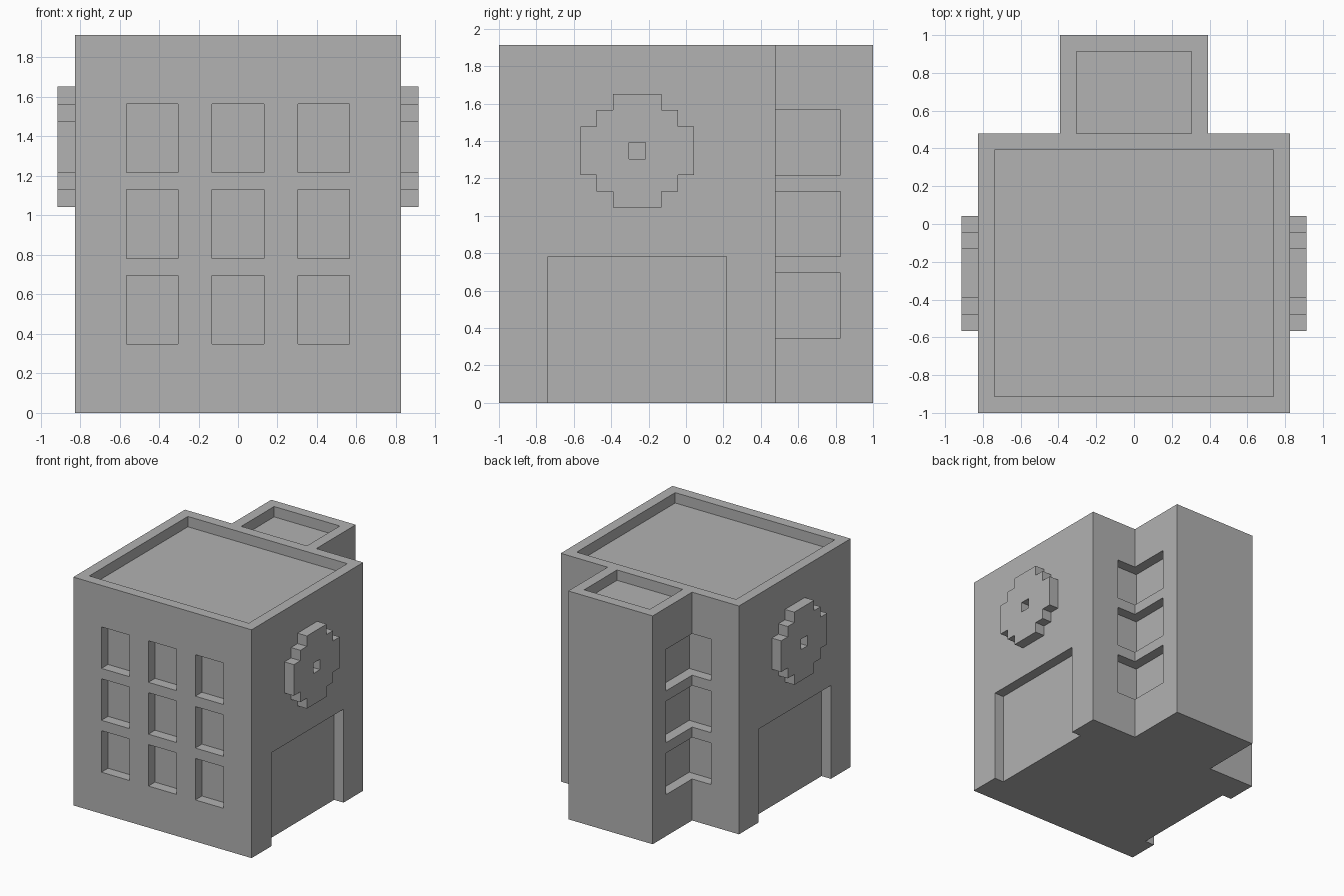
import bpy, bmesh
from mathutils import Vector

U = 2 / 23  # one building block

default = bpy.data.objects.get("Cube")
if default:
    bpy.data.objects.remove(default, do_unlink=True)

grey = bpy.data.materials.new("plain grey")
grey.use_nodes = True
grey.diffuse_color = (0.445, 0.445, 0.445, 1)
grey.node_tree.nodes["Principled BSDF"].inputs["Base Color"].default_value = grey.diffuse_color


def make_object(name, bm):
    bmesh.ops.recalc_face_normals(bm, faces=bm.faces)
    mesh = bpy.data.meshes.new(name)
    bm.to_mesh(mesh)
    bm.free()
    mesh.materials.append(grey)
    obj = bpy.data.objects.new(name, mesh)
    bpy.context.collection.objects.link(obj)
    return obj


def prism(name, outline, offset):
    """Extrude a closed outline, given in blocks."""
    bm = bmesh.new()
    face = bm.faces.new([bm.verts.new(Vector(p) * U) for p in outline])
    moved = bmesh.ops.extrude_face_region(bm, geom=[face], use_keep_orig=True)["geom"]
    bmesh.ops.translate(bm, vec=Vector(offset) * U,
                        verts=[g for g in moved if isinstance(g, bmesh.types.BMVert)])
    return make_object(name, bm)


def carve(obj, boxes):
    """Cut boxes, given as x, y and z ranges in blocks, out of an object."""
    bm = bmesh.new()
    for ranges in boxes:
        verts = bmesh.ops.create_cube(bm, size=1)["verts"]
        for v in verts:
            v.co = Vector([(lo + hi) / 2 + c * (hi - lo) for c, (lo, hi) in zip(v.co, ranges)]) * U
    cutter = make_object("cutter", bm)
    cutter.hide_render = True
    mod = obj.modifiers.new("carve", "BOOLEAN")
    mod.operation, mod.solver, mod.object = "DIFFERENCE", "EXACT", cutter
    bpy.context.view_layer.objects.active = obj
    bpy.ops.object.modifier_apply(modifier=mod.name)
    bpy.data.objects.remove(cutter, do_unlink=True)


# Main block with the narrower rear tower
half = [(9.5, -11.5), (9.5, 5.5), (4.5, 5.5), (4.5, 11.5)]
plan = half + [(-x, y) for x, y in reversed(half)]
building = prism("building", [(x, y, 0) for x, y in plan], (0, 0, 22))

# Sunken roofs
cuts = [((-8.5, 8.5), (-10.5, 4.5), (21, 23)),
        ((-3.5, 3.5), (5.5, 10.5), (21, 23))]
for z in (4, 9, 14):
    floor = (z, z + 4)
    # Front windows
    cuts += [((x - 1.5, x + 1.5), (-12.5, -10.5), floor) for x in (-5, 0, 5)]
    # Rear windows wrapping the inner corners
    cuts += [((x - 1.5, x + 1.5), (4.5, 9.5), floor) for x in (-5, 5)]
# Side doorways
cuts += [((x - 1, x + 1), (-8.5, 2.5), (-1, 9)) for x in (-9.5, 9.5)]
carve(building, cuts)

# Stepped round ornaments on both sides
steps = [(1.5, 3.5), (1.5, 2.5), (2.5, 2.5), (2.5, 1.5), (3.5, 1.5)]
right_half = steps + [(y, -z) for y, z in reversed(steps)]
ring = right_half + [(-y, z) for y, z in reversed(right_half)]
for name, side in (("left_ornament", 1), ("right_ornament", -1)):
    ornament = prism(name, [(side * 9.5, y - 3, z + 15.5) for y, z in ring], (side, 0, 0))
    x = side * 10
    carve(ornament, [((x - 1, x + 1), (-3.5, -2.5), (15, 16))])
